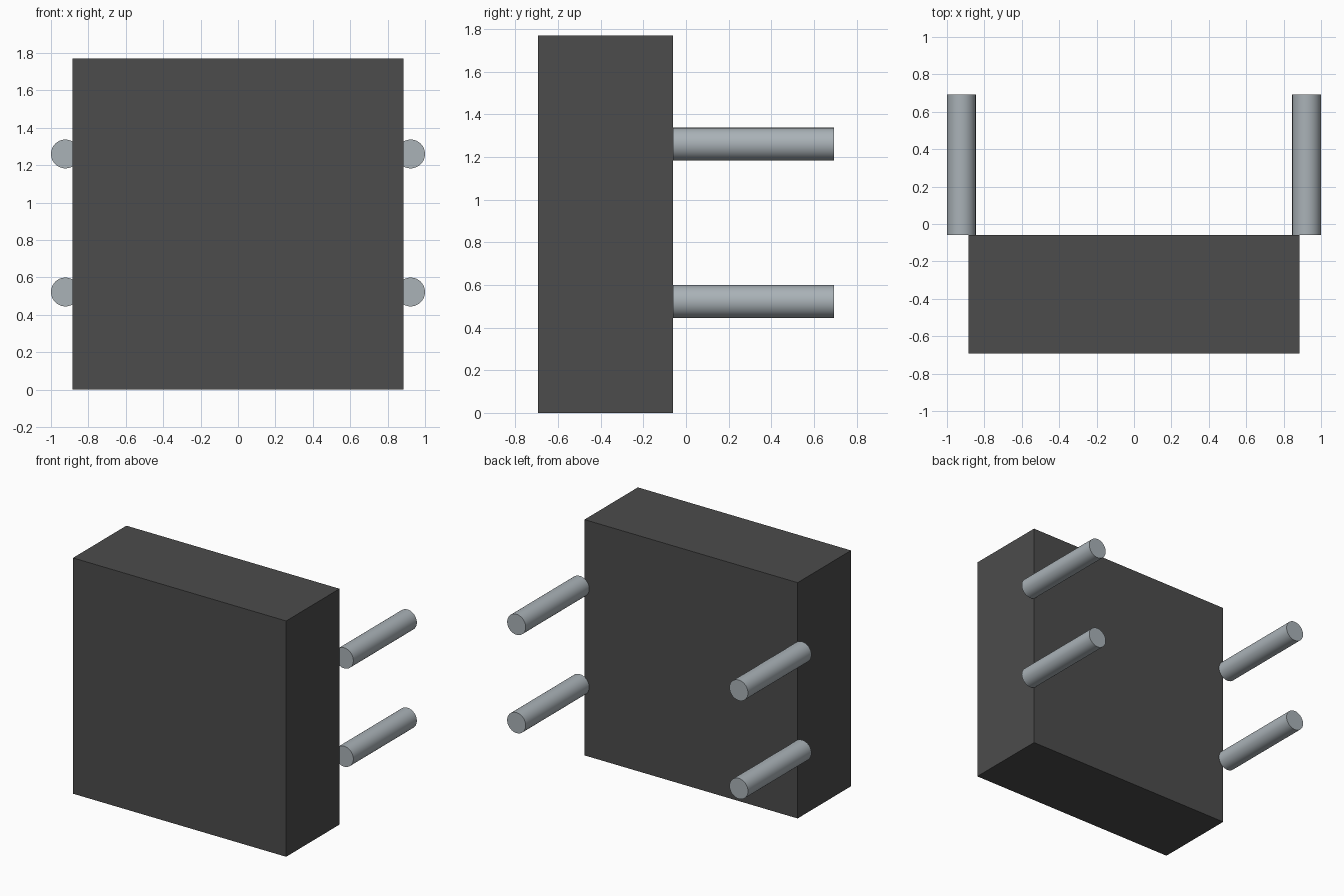
import bpy
from math import radians

cube = bpy.data.objects.get("Cube")
if cube:
    bpy.data.objects.remove(cube, do_unlink=True)


def make_material(name, rgb):
    mat = bpy.data.materials.new(name)
    mat.use_nodes = True
    color = (*rgb, 1.0)
    mat.diffuse_color = color
    mat.node_tree.nodes["Principled BSDF"].inputs["Base Color"].default_value = color
    return mat


dark_grey = make_material("dark grey", (0.072, 0.072, 0.072))
steel = make_material("steel grey", (0.40, 0.445, 0.475))

WIDTH, HEIGHT = 1.77, 1.77
FRONT, JOINT, BACK = -0.693, -0.06, 0.693
RADIUS = 0.077

# Rectangular body
bpy.ops.mesh.primitive_cube_add(size=1, location=(0, (FRONT + JOINT) / 2, HEIGHT / 2))
body = bpy.context.object
body.name = "body"
body.scale = (WIDTH, JOINT - FRONT, HEIGHT)
bpy.ops.object.transform_apply(location=False, rotation=False, scale=True)
body.data.materials.append(dark_grey)

# Four round pins behind the body, at its side edges
for side, x in (("left", 1 - RADIUS), ("right", RADIUS - 1)):
    for level, z in (("lower", 0.522), ("upper", 1.26)):
        bpy.ops.mesh.primitive_cylinder_add(
            vertices=48, radius=RADIUS, depth=BACK - JOINT,
            location=(x, (JOINT + BACK) / 2, z), rotation=(radians(90), 0, 0))
        pin = bpy.context.object
        pin.name = f"{level}_{side}_pin"
        pin.data.materials.append(steel)
        bpy.ops.object.shade_smooth_by_angle(angle=radians(30))
